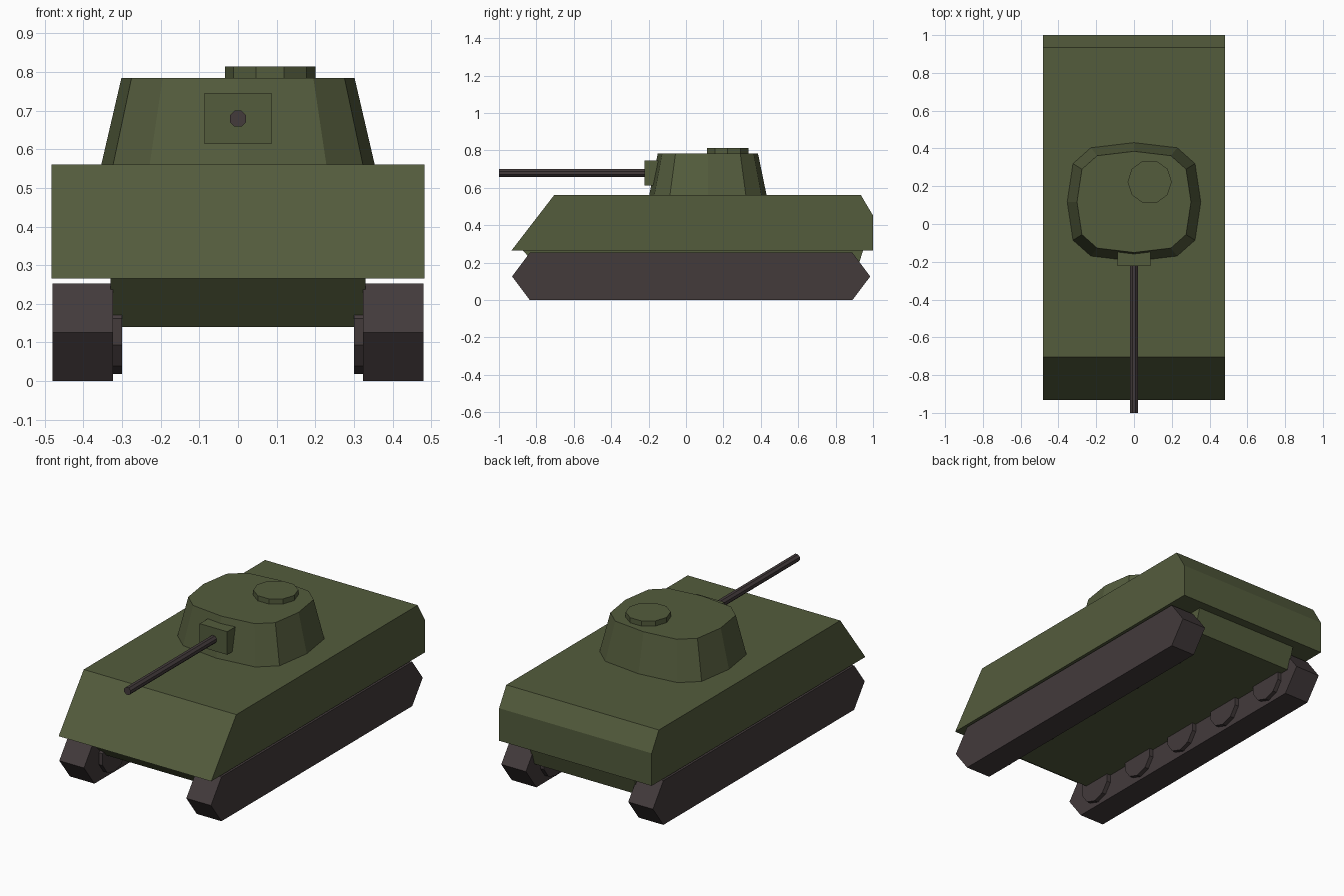
import bpy, bmesh, math
from mathutils import Matrix

if "Cube" in bpy.data.objects:
    bpy.data.objects.remove(bpy.data.objects["Cube"])


def material(name, rgb):
    m = bpy.data.materials.new(name)
    m.diffuse_color = (*rgb, 1)
    m.use_nodes = True
    m.node_tree.nodes["Principled BSDF"].inputs["Base Color"].default_value = m.diffuse_color
    return m


green = material("olive_green", (0.088, 0.107, 0.046))
dark = material("dark_metal", (0.056, 0.043, 0.044))


def finish(name, bm, mat):
    bmesh.ops.recalc_face_normals(bm, faces=bm.faces[:])
    me = bpy.data.meshes.new(name)
    bm.to_mesh(me)
    bm.free()
    me.materials.append(mat)
    ob = bpy.data.objects.new(name, me)
    bpy.context.collection.objects.link(ob)
    return ob


def loft(name, ring_a, ring_b, mat):
    """Closed solid between two matching rings of points."""
    bm = bmesh.new()
    a = [bm.verts.new(p) for p in ring_a]
    b = [bm.verts.new(p) for p in ring_b]
    bm.faces.new(a)
    bm.faces.new(b)
    n = len(a)
    for i in range(n):
        j = (i + 1) % n
        bm.faces.new((a[i], a[j], b[j], b[i]))
    return finish(name, bm, mat)


def side_profile(name, pts, x0, x1, mat):
    """Extrude a (y, z) outline from x0 to x1."""
    return loft(name, [(x0, y, z) for y, z in pts], [(x1, y, z) for y, z in pts], mat)


def cylinder(name, centre, radius, depth, sides, axis, mat, turn=0.0):
    bm = bmesh.new()
    rot = {"X": Matrix.Rotation(math.pi / 2, 4, "Y"),
           "Y": Matrix.Rotation(math.pi / 2, 4, "X"),
           "Z": Matrix.Identity(4)}[axis]
    # cone vertices begin on local +y; turn is measured from there
    bmesh.ops.create_cone(bm, cap_ends=True, segments=sides, radius1=radius,
                          radius2=radius, depth=depth,
                          matrix=Matrix.Translation(centre) @ rot @ Matrix.Rotation(turn, 4, "Z"))
    return finish(name, bm, mat)


# Upper hull with sloped nose and bevelled tail
side_profile("upper_hull", [(-0.932, 0.266), (-0.705, 0.561), (0.935, 0.561),
                            (1.0, 0.452), (1.0, 0.266)], -0.483, 0.483, green)

# Narrow lower hull between the tracks
side_profile("lower_hull", [(-0.873, 0.266), (-0.76, 0.14), (0.907, 0.14),
                            (0.947, 0.266)], -0.33, 0.33, green)

# Tracks and road wheels, both sides
track = [(-0.93, 0.126), (-0.835, 0), (0.89, 0), (0.985, 0.126),
         (0.89, 0.253), (-0.835, 0.253)]
for side, s in (("left", -1), ("right", 1)):
    side_profile(side + "_track", track, s * 0.324, s * 0.48, dark)
    for i in range(5):
        cylinder(f"{side}_wheel_{i + 1}", (s * 0.34, -0.69 + 0.36 * i, 0.128),
                 0.11, 0.08, 10, "X", dark, math.pi / 2)


# Turret: rounded-square 12-sided rings, tapering upward
def turret_ring(scale, z, p=0.63):
    ring = []
    for k in range(12):
        c, s = math.cos(k * math.pi / 6), math.sin(k * math.pi / 6)
        ring.append((math.copysign(abs(c) ** p, c) * 0.355 * scale,
                     0.117 + math.copysign(abs(s) ** p, s) * 0.315 * scale, z))
    return ring


loft("turret", turret_ring(1.0, 0.555), turret_ring(0.85, 0.784), green)

# Roof hatch
cylinder("roof_hatch", (0.083, 0.223, 0.795), 0.117, 0.037, 10, "Z", green, math.pi / 2)

# Gun mount and barrel
side_profile("gun_mount", [(-0.222, 0.613), (-0.222, 0.745), (-0.06, 0.745),
                           (-0.06, 0.613)], -0.087, 0.087, green)
cylinder("gun_barrel", (0, -0.59, 0.679), 0.0225, 0.82, 8, "Y", dark, math.pi / 8)
